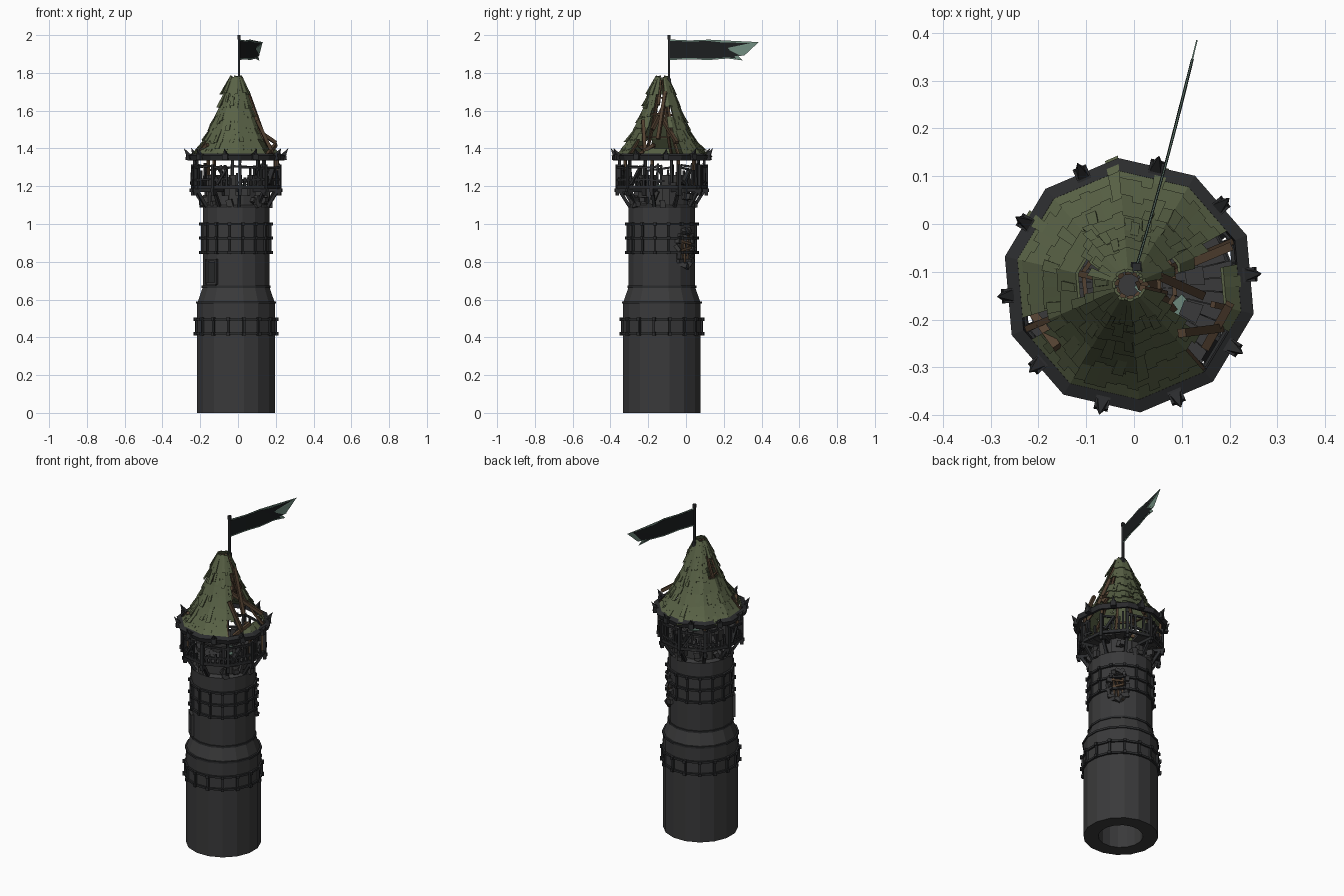
import bpy, bmesh, math, random
from mathutils import Vector as V

if "Cube" in bpy.data.objects:
    bpy.data.objects.remove(bpy.data.objects["Cube"])
random.seed(7)
U = random.uniform
CEN = V((-0.01, -0.128, 0))          # tower axis
rad = math.radians

def material(name, r, g, b):
    m = bpy.data.materials.new(name)
    m.diffuse_color = (r, g, b, 1)
    m.use_nodes = True
    m.node_tree.nodes["Principled BSDF"].inputs["Base Color"].default_value = m.diffuse_color
    return m

STONE = material("dark stone", 0.042, 0.042, 0.043)
IRON = material("black iron", 0.024, 0.025, 0.027)
SLATE = material("moss green shingle", 0.098, 0.12, 0.06)
WOOD = material("old brown wood", 0.085, 0.052, 0.03)
CLOTH = material("black cloth", 0.011, 0.013, 0.014)
TRIM = material("pale teal trim", 0.16, 0.26, 0.21)

def make(name, bm, mat, shift=True):
    bmesh.ops.recalc_face_normals(bm, faces=bm.faces[:])
    if shift:
        bmesh.ops.translate(bm, verts=bm.verts[:], vec=CEN)
    me = bpy.data.meshes.new(name)
    bm.to_mesh(me)
    bm.free()
    ob = bpy.data.objects.new(name, me)
    me.materials.append(mat)
    bpy.context.collection.objects.link(ob)
    return ob

def pol(a, r, z):
    return V((r * math.cos(rad(a)), r * math.sin(rad(a)), z))

def hexa(bm, bottom, top):
    """Solid from two matching quads."""
    v = [bm.verts.new(p) for p in bottom + top]
    for f in ((0, 1, 2, 3), (7, 6, 5, 4), (0, 4, 5, 1), (1, 5, 6, 2), (2, 6, 7, 3), (3, 7, 4, 0)):
        bm.faces.new([v[i] for i in f])

def beam(bm, p, q, w, d=None):
    """Square bar between two points."""
    d = d or w
    ax = (q - p).normalized()
    s = ax.cross(V((0, 0, 1)))
    if s.length < 0.05:
        s = V((-p.y, p.x, 0)) if p.xy.length > 0.01 else V((1, 0, 0))
    s = s.normalized()
    t = s.cross(ax).normalized()
    c = [s * (i * w / 2) + t * (j * d / 2) for i, j in ((-1, -1), (1, -1), (1, 1), (-1, 1))]
    hexa(bm, [p + o for o in c], [q + o for o in c])

def lathe(bm, prof, n, a0=0, closed=False):
    """Revolve (r, z) profile about the axis; r = 0 ends close to a point."""
    rings = [[bm.verts.new((0, 0, z))] * n if r == 0 else
             [bm.verts.new(pol(a0 + 360 * i / n, r, z)) for i in range(n)] for r, z in prof]
    for a, b in zip(rings, rings[1:] + rings[:1] if closed else rings[1:]):
        for i in range(n):
            j = (i + 1) % n
            bm.faces.new(list(dict.fromkeys((a[i], a[j], b[j], b[i]))))

def ring(bm, r, z, w, h, n=16, a0=0):
    lathe(bm, [(r - w, z - h), (r, z - h), (r, z + h), (r - w, z + h)], n, a0, True)

def sector(bm, a, b, r0, r1, z0, z1):
    q = lambda z: [pol(a, r0, z), pol(a, r1, z), pol(b, r1, z), pol(b, r0, z)]
    hexa(bm, q(z0), q(z1))

# --- Tower shaft, hollow from below, with a breach at the back right
bm = bmesh.new()
lathe(bm, [(0, 1.04), (0.125, 1.04), (0.125, 0), (0.21, 0), (0.21, 0.58), (0.18, 0.665),
           (0.18, 1.09), (0.165, 1.1), (0, 1.1)], 16, 11.25)
tower = make("tower_shaft", bm, STONE)
bm = bmesh.new()
lo, hi = (0.10, 0.26)
for z0, z1, w in ((0.80, 0.84, 0.025), (0.835, 0.90, 0.042), (0.895, 0.95, 0.03)):
    t = pol(135, w, 0)
    o = pol(45, lo, 0); e = pol(45, hi, 0)
    q = lambda z: [p + V((0, 0, z)) for p in (o - t, e - t, e + t, o + t)]
    hexa(bm, q(z0), q(z1))
bmesh.ops.remove_doubles(bm, verts=bm.verts[:], dist=1e-6)
cut = make("breach_cutter", bm, STONE)
cut.hide_render = True
cut.hide_viewport = True
mod = tower.modifiers.new("breach", "BOOLEAN")
mod.operation, mod.object, mod.solver = "DIFFERENCE", cut, "EXACT"
mod.use_self = True

# --- Stone rubble and broken planks round the breach
bm = bmesh.new(); wd = bmesh.new()
for k in range(16):
    a = 2 * math.pi * k / 16
    c = pol(45 + 17 * math.cos(a), 0.18, 0.872 + 0.095 * math.sin(a))
    d = V((U(-1, 1), U(-1, 1), U(-1, 1))).normalized() * U(0.012, 0.022)
    beam(bm, c - d, c + d, U(0.016, 0.03))
for z in (0.80, 0.86, 0.91):
    beam(wd, pol(33, 0.18, z), pol(57 - U(0, 12), 0.185, z + U(-0.03, 0.03)), 0.012)
for a in (38, 46, 53):
    beam(wd, pol(a, 0.17, 0.79), pol(a + U(-3, 3), 0.175, U(0.86, 0.95)), 0.011)
make("breach_rubble", bm, STONE)
make("breach_planks", wd, WOOD)

# --- Shuttered window at the front left
bm = bmesh.new()
beam(bm, pol(-135, 0.177, 0.69), pol(-135, 0.177, 0.80), 0.055, 0.012)
make("shutter", bm, IRON)
bm = bmesh.new()
T = pol(-45, 0.034, 0)
for s in (-1, 1):
    beam(bm, pol(-135, 0.18, 0.68) + T * s, pol(-135, 0.18, 0.815) + T * s, 0.012, 0.025)
for z in (0.684, 0.81):
    beam(bm, pol(-135, 0.18, z) - T, pol(-135, 0.18, z) + T, 0.025, 0.012)
make("window_frame", bm, STONE)

# --- Iron bands with upright straps and studs
bm = bmesh.new()
for r, z in ((0.22, 0.42), (0.22, 0.495), (0.216, 0.585), (0.186, 0.668),
             (0.192, 0.85), (0.192, 0.925), (0.192, 1.0)):
    ring(bm, r, z, 0.02, 0.006, 16, 11.25)
for k in range(16):
    a = k * 22.5 + 11.25
    beam(bm, pol(a, 0.214, 0.415), pol(a, 0.214, 0.5), 0.012)
    for z in (0.42, 0.495):
        beam(bm, pol(a, 0.21, z), pol(a, 0.228, z), 0.018)
    if abs(a - 45) > 20:
        beam(bm, pol(a, 0.184, 0.85), pol(a, 0.184, 1.0), 0.011)
    for z in (0.85, 0.925, 1.0):
        beam(bm, pol(a, 0.18, z), pol(a, 0.198, z), 0.016)
make("iron_bands", bm, IRON)

# --- Broken wall head below and above the deck
bm = bmesh.new()
for k in range(24):
    a = k * 15
    sector(bm, a, a + 15, 0.12, U(0.145, 0.162), 1.09, random.choice((1.15, 1.185, 1.2, 1.22, 1.26)))
for k in range(26):
    a = U(0, 360); r = U(0.155, 0.185); z = U(1.075, 1.13)
    beam(bm, pol(a, r, z), pol(a + U(-7, 7), r, z + U(0.02, 0.05)), U(0.02, 0.035))
make("broken_wall_head", bm, STONE)

# --- Deck planks, edge beam and corbel braces
A0 = 23                                # first corner of the ten-sided top
bm = bmesh.new()
for k in range(40):
    if k % 13 != 5:
        sector(bm, A0 + k * 9, A0 + k * 9 + 8.6, 0.07, U(0.205, 0.232), 1.184 + U(0, .004), 1.198)
make("deck_planks", bm, STONE)
bm = bmesh.new()
ring(bm, 0.242, 1.195, 0.014, 0.009, 10, A0)
for k in range(10):
    a = A0 + 36 * k
    beam(bm, pol(a, 0.17, 1.09), pol(a, 0.232, 1.188), 0.016)
    beam(bm, pol(a, 0.14, 1.178), pol(a, 0.25, 1.178), 0.018)
make("deck_edge", bm, IRON)

# --- Ragged railing and roof posts
bm = bmesh.new(); wd = bmesh.new()
for k in range(10):
    a = A0 + 36 * k
    p, q = pol(a, 0.236, 0), pol(a + 36, 0.236, 0)
    at = lambda t, z: p.lerp(q, t) + V((0, 0, z))
    beam(bm, at(0, 1.15), at(0, 1.315), 0.017)
    beam(wd if k % 3 == 0 else bm, pol(a, 0.222, 1.19), pol(a, 0.226, 1.36), 0.014)
    for z in (1.232, 1.30):
        end = 1 if k % 3 else U(0.35, 0.6)
        beam(bm, at(0, z), at(end, z + U(-0.02, 0.012)), 0.011)
    for j in range(1, 6):
        if U(0, 1) < 0.75:
            beam(bm, at(j / 6, 1.19), at(j / 6 + U(-.06, .06), U(1.24, 1.325)), 0.011)
    if k % 2 == 0:
        beam(bm, at(0.15, 1.21), at(0.5, 1.29), 0.03, 0.012)
make("railing", bm, IRON)
make("roof_posts", wd, WOOD)

# --- Roof: ten-sided flared cone with ragged holes
PROF = [(1.355, 0.25), (1.40, 0.208), (1.45, 0.172), (1.51, 0.14), (1.57, 0.114),
        (1.63, 0.09), (1.70, 0.066), (1.775, 0.036)]

def roof(a, z, off=0.0):
    """Point on the roof; each side is flat between its corners."""
    for (z0, r0), (z1, r1) in zip(PROF, PROF[1:]):
        if z <= z1 or z1 == PROF[-1][0]:
            r = r0 + (r1 - r0) * (z - z0) / (z1 - z0)
            break
    m = (a - A0) % 36 - 18
    return pol(a, (r + off) * math.cos(rad(18)) / math.cos(rad(m)), z)

def holed(a, z):
    a = (a + 180) % 360 - 180
    if z > 1.41 and z < 1.74 and -42 + (z - 1.4) * 70 < a < 20 + 8 * math.sin(z * 60):
        return True
    if 1.37 < z < 1.46 and (-47 < a < -24 or 12 < a < 27):
        return True
    if 1.56 < z < 1.70 and (a > 146 or a < -168):
        return True
    return z < 1.43 and -166 < a < -152

bm = bmesh.new()
for i, (z0, z1) in enumerate((p[0], q[0]) for p, q in zip(PROF, PROF[1:])):
    n = (6, 6, 5, 4, 4, 3, 3)[i]
    for k in range(10 * n):
        a, b = A0 + 36 * k / n, A0 + 36 * (k + 1) / n
        if holed((a + b) / 2, (z0 + z1) / 2):
            continue
        drop = U(0.0, 0.018) if i else 0
        lift = 0.007 + (U(0.006, 0.018) if U(0, 1) < 0.12 else U(0, 0.002))
        top = z1 + (U(0, 0.012) if i == 6 else 0)
        lz = z0 - drop
        hexa(bm, [roof(a, lz, lift - .007), roof(b, lz, lift - .007), roof(b, top, -.005), roof(a, top, -.005)],
             [roof(a, lz, lift), roof(b, lz, lift), roof(b, top, 0.001), roof(a, top, 0.001)])
# loose shingles hanging at odd angles
for k in range(40):
    a = U(0, 360); z = U(1.40, 1.72)
    if holed(a, z):
        continue
    w = 1.1 / (1.95 - z) + 1.5
    t = U(-3, 3)
    q = [(a - w, z), (a + w, z), (a + w + t, z + .045), (a - w + t, z + .045)]
    hexa(bm, [roof(x, y, 0.005 if y == z else 0) for x, y in q],
         [roof(x, y, 0.014 if y == z else 0.005) for x, y in q])
make("roof_shingles", bm, SLATE)

# --- Rafters, purlins and fallen beams under the roof
bm = bmesh.new()
zs = [1.36, 1.42, 1.51, 1.63, 1.76]
for k in range(10):
    a = A0 + 36 * k
    for i in range(4):
        if (k, i) not in ((9, 1), (9, 2)):
            beam(bm, roof(a, zs[i], -.014), roof(a, zs[i + 1], -.014), 0.013)
    for z in (1.46, 1.58, 1.67):
        if U(0, 1) < 0.75:
            beam(bm, roof(a, z, -.012), roof(a + 36, z + U(-.01, .01), -.012), 0.009)
for p, q in (((.06, .02, 1.70), (.15, -.02, 1.45)), ((.02, 0, 1.56), (.21, .08, 1.43)),
             ((.19, -.09, 1.38), (.11, -.10, 1.55)), ((.16, -.13, 1.36), (.21, -.04, 1.42)),
             ((-.2, -.06, 1.37), (-.15, -.13, 1.42)), ((.03, .03, 1.66), (.09, -.05, 1.50))):
    beam(bm, V(p), V(q), 0.018)
make("roof_beams", bm, WOOD)

# --- Eaves ring with spikes
bm = bmesh.new()
lathe(bm, [(0.236, 1.34), (0.258, 1.335), (0.267, 1.362), (0.24, 1.374)], 10, A0, True)
for k in range(10):
    a = 5 + 36 * k
    c, d = pol(a, 0.25, 1.36), pol(a, 0.278, 1.402)
    beam(bm, pol(a, 0.236, 1.352), pol(a, 0.266, 1.356), 0.03, 0.034)
    ax = (d - c).normalized(); s = pol(a + 90, 0.013, 0); t = ax.cross(s)
    base = [bm.verts.new(c + s * i + t * j) for i, j in ((-1, -1), (1, -1), (1, 1), (-1, 1))]
    tip = bm.verts.new(d)
    bm.faces.new(base)
    for i in range(4):
        bm.faces.new((base[i], base[(i + 1) % 4], tip))
make("eaves_ring", bm, IRON)

# --- Flagpole
PX, PY = 0.005, -0.09
bm = bmesh.new()
beam(bm, V((PX, PY, 1.52)), V((PX, PY, 1.985)), 0.011)
beam(bm, V((PX, PY, 1.978)), V((PX, PY, 2.0)), 0.017)
beam(bm, V((PX, PY, 1.74)), V((PX, PY, 1.77)), 0.022)
make("flagpole", bm, IRON, False)

# --- Torn banner: teal plate with a black inner plate
def banner(name, pts, th, mat):
    bm = bmesh.new()
    place = lambda y, z, s: V((PX + 0.3 * (y - PY) - 0.07 * (y - PY) ** 2 + s, y, z))
    f, b = ([bm.verts.new(place(y, z, s)) for y, z in pts] for s in (th, -th))
    bm.faces.new(f)
    bm.faces.new(b[::-1])
    for i in range(len(pts)):
        j = (i + 1) % len(pts)
        bm.faces.new((f[i], b[i], b[j], f[j]))
    bmesh.ops.triangulate(bm, faces=[x for x in bm.faces if len(x.verts) > 4])
    make(name, bm, mat, False)

banner("banner_trim", [(-.09, 1.977), (.02, 1.972), (.12, 1.976), (.2, 1.966), (.385, 1.963), (.3, 1.942),
                       (.22, 1.928), (.25, 1.917), (.2, 1.91), (.31, 1.893), (.26, 1.886), (.3, 1.866),
                       (.22, 1.876), (.12, 1.868), (.02, 1.872), (-.09, 1.868)], 0.0015, TRIM)
banner("banner_cloth", [(-.09, 1.97), (.02, 1.966), (.12, 1.969), (.2, 1.96), (.345, 1.959), (.28, 1.946),
                        (.205, 1.929), (.235, 1.918), (.185, 1.91), (.285, 1.893), (.245, 1.886),
                        (.265, 1.877), (.22, 1.882), (.12, 1.875), (.02, 1.879), (-.09, 1.875)], 0.003, CLOTH)

# --- Fallen teal scraps on the deck
bm = bmesh.new()
for x, y in ((0.10, -0.05), (0.04, -0.0)):
    beam(bm, V((x - .02, y - .015, 1.205)), V((x + .02, y + .02, 1.21)), 0.03, 0.005)
make("fallen_scraps", bm, TRIM)
